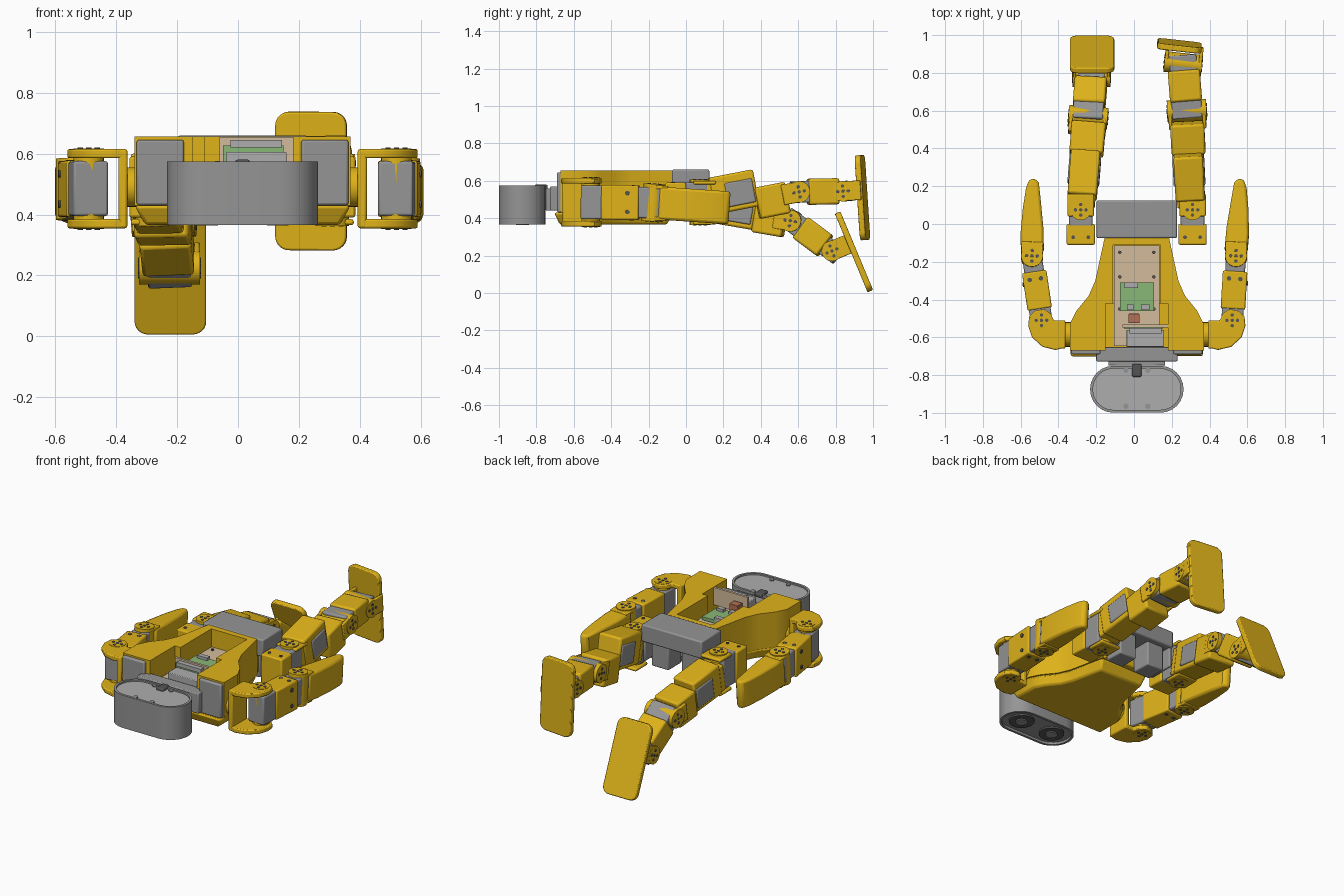
import bpy, bmesh
from math import pi, cos, sin
from mathutils import Matrix, Vector

if "Cube" in bpy.data.objects:
    bpy.data.objects.remove(bpy.data.objects["Cube"])

def material(name, c):
    m = bpy.data.materials.new(name)
    m.diffuse_color = (*c, 1)
    m.use_nodes = True
    m.node_tree.nodes["Principled BSDF"].inputs["Base Color"].default_value = m.diffuse_color
    return m

YEL = material("yellow", (0.74, 0.45, 0.01))
GREY = material("grey", (0.3, 0.3, 0.3))
LIGHT = material("light_grey", (0.42, 0.42, 0.42))
DARK = material("dark", (0.09, 0.09, 0.09))
TAN = material("tan", (0.65, 0.5, 0.33))
GREEN = material("green", (0.25, 0.48, 0.18))
RED = material("red_brown", (0.45, 0.16, 0.09))
I = Matrix.Identity(4)
CX = 0.015  # body centre line

def emit(name, bm, mat, M, bev=0.0):
    bmesh.ops.recalc_face_normals(bm, faces=bm.faces)
    me = bpy.data.meshes.new(name)
    bm.to_mesh(me)
    bm.free()
    ob = bpy.data.objects.new(name, me)
    bpy.context.collection.objects.link(ob)
    ob.matrix_world = M
    if mat:
        me.materials.append(mat)
    if bev:
        b = ob.modifiers.new("bevel", 'BEVEL')
        b.width, b.segments, b.limit_method, b.angle_limit = bev, 2, 'ANGLE', 0.7
    return ob

def box(name, c, size, mat, M=I, bev=0.008):
    bm = bmesh.new()
    bmesh.ops.create_cube(bm, size=1)
    bmesh.ops.scale(bm, vec=size, verts=bm.verts)
    return emit(name, bm, mat, M @ Matrix.Translation(c), bev)

def cyl(name, c, r, h, axis, mat, M=I, seg=24):
    bm = bmesh.new()
    bmesh.ops.create_cone(bm, cap_ends=True, segments=seg, radius1=r, radius2=r, depth=h)
    R = {'x': Matrix.Rotation(pi / 2, 4, 'Y'), 'y': Matrix.Rotation(pi / 2, 4, 'X'), 'z': I}[axis]
    return emit(name, bm, mat, M @ Matrix.Translation(c) @ R)

def prism(name, pts, z0, z1, mat, M=I, bev=0.0, bottom=1.0):
    bm = bmesh.new()
    lo = [bm.verts.new((x * bottom, y * bottom, z0)) for x, y in pts]
    hi = [bm.verts.new((x, y, z1)) for x, y in pts]
    bm.faces.new(lo)
    bm.faces.new(hi)
    for i in range(len(pts)):
        j = (i + 1) % len(pts)
        bm.faces.new((lo[i], lo[j], hi[j], hi[i]))
    return emit(name, bm, mat, M, bev)

def rrect(w, h, r, n=6):
    out = []
    for k, (sx, sy) in enumerate(((1, 1), (-1, 1), (-1, -1), (1, -1))):
        for i in range(n + 1):
            a = (k + i / n) * pi / 2
            out.append((sx * (w / 2 - r) + r * cos(a), sy * (h / 2 - r) + r * sin(a)))
    return out

def cut(ob, cutter):
    cutter.hide_render = True
    cutter.hide_viewport = True
    cutter.display_type = 'WIRE'
    m = ob.modifiers.new("cut", 'BOOLEAN')
    m.object, m.operation, m.solver = cutter, 'DIFFERENCE', 'EXACT'

def frame(o, d):
    y = Vector(d).normalized()
    z = Vector((1, 0, 0)).cross(y).normalized()
    x = y.cross(z)
    return Matrix.Translation(o) @ Matrix((x, y, z)).transposed().to_4x4()

def horn(name, half, axis, M, r=0.05):
    # joint disc with a ring of screws on both ends of the axis
    cyl(name + "_disc", (0, 0, 0), r, 2 * half, axis, YEL, M)
    for i in range(5):
        a, q = i * pi / 2, 0.028 if i < 4 else 0
        u, v = q * cos(a), q * sin(a)
        c = (u, v, 0) if axis == 'z' else (0, u, v)
        cyl(name + "_screw", c, 0.009, 2 * half + 0.006, axis, DARK, M, 10)

# ---- torso shell with open electronics bay
T = Matrix.Translation((CX, -0.4, 0))
half = [(0.355, -0.27), (0.355, -0.13), (0.32, -0.06), (0.255, 0.02), (0.22, 0.1), (0.17, 0.33)]
outline = half + [(-x, y) for x, y in reversed(half)]
torso = prism("torso_shell", outline, 0.43, 0.656, YEL, T)
cut(torso, box("bay_cutter", (CX, -0.27, 0.65), (0.25, 0.32, 0.26), None, bev=0))
cut(torso, box("neck_cutter", (CX, -0.6, 0.65), (0.33, 0.36, 0.28), None, bev=0))
belly = [(x, y - 0.035 if y < -0.2 else y) for x, y in outline]
prism("belly_shell", belly, 0.365, 0.43, YEL, T, 0.012, 0.9)

# ---- electronics
box("base_board", (CX, -0.38, 0.535), (0.24, 0.53, 0.02), TAN, bev=0)
box("green_board", (CX, -0.385, 0.565), (0.18, 0.15, 0.02), GREEN, bev=0)
box("upright_board", (0.065, -0.54, 0.6), (0.25, 0.015, 0.11), TAN, bev=0)
box("upright_green", (0.05, -0.552, 0.597), (0.2, 0.01, 0.06), GREEN, bev=0)
box("board_socket", (0.06, -0.565, 0.633), (0.17, 0.03, 0.025), LIGHT, bev=0)
box("board_tray", (0.06, -0.605, 0.575), (0.2, 0.09, 0.06), LIGHT, bev=0.004)
box("board_relay", (0.0, -0.5, 0.59), (0.06, 0.05, 0.05), RED, bev=0.003)
for x, y, w in ((-0.02, -0.44, 0.035), (0.06, -0.44, 0.045), (-0.015, -0.325, 0.07)):
    box("board_chip", (x, y, 0.58), (w, 0.03, 0.025), LIGHT, bev=0)
for x in (-0.075, 0.105):
    for y in (-0.15, -0.28, -0.45):
        cyl("board_screw", (x, y, 0.547), 0.009, 0.012, 'z', DARK, seg=10)

# ---- head
H = Matrix.Translation((CX, -0.875, 0))
head = prism("head_shell", rrect(0.495, 0.248, 0.123), 0.366, 0.574, GREY, H)
lid = rrect(0.465, 0.218, 0.108)
cut(head, prism("head_top_cutter", lid, 0.562, 0.6, None, H))
cut(head, prism("head_face_cutter", lid, 0.34, 0.381, None, H))
prism("head_lid", lid, 0.55, 0.564, LIGHT, H)
for s in (-1, 1):
    cyl("eye", (s * 0.115, 0, 0.377), 0.075, 0.014, 'z', DARK, H, 32)
    cyl("eye_lens", (s * 0.115, 0, 0.371), 0.035, 0.014, 'z', GREY, H)
    for y in (-0.09, 0.1):
        cyl("head_screw", (s * 0.058, y, 0.566), 0.014, 0.01, 'z', GREY, H, 12)

# ---- neck
box("neck_post", (CX, -0.775, 0.53), (0.05, 0.07, 0.1), DARK)
box("neck_bracket", (CX, -0.69, 0.505), (0.43, 0.075, 0.13), GREY, bev=0.006)
box("neck_flange", (CX, -0.735, 0.5), (0.3, 0.03, 0.12), GREY, bev=0.004)

# ---- pelvis
box("pelvis_cover", (CX, 0.025, 0.605), (0.425, 0.2, 0.11), GREY)
for s in (-1, 1):
    box("pelvis_side", (CX + s * 0.2, 0.025, 0.5), (0.02, 0.18, 0.15), GREY)
    box("pelvis_motor", (CX + s * 0.105, 0.025, 0.48), (0.12, 0.13, 0.17), GREY)
box("pelvis_spine", (CX, -0.07, 0.49), (0.32, 0.06, 0.12), YEL)

# ---- arms
for s, name, tip in ((1, "left", (0.553, 0.23, 0.455)), (-1, "right", (-0.525, 0.23, 0.455))):
    S = Vector((CX + s * 0.505, -0.51, 0.485))
    E = Vector((s * 0.54, -0.175, 0.483))
    box(name + "_shoulder_motor", (CX + s * 0.27, -0.64, 0.538), (0.155, 0.1, 0.215), GREY)
    cyl(name + "_shoulder_hub", (CX + s * 0.365, -0.585, 0.49), 0.065, 0.06, 'x', YEL)
    # C-shaped shoulder bracket
    box(name + "_shoulder_wall", (CX + s * 0.393, -0.585, 0.485), (0.03, 0.15, 0.26), YEL)
    pl = [(0.38, -0.51), (0.385, -0.655), (0.43, -0.667), (0.5, -0.65), (0.555, -0.6), (0.575, -0.54),
          (0.57, -0.49), (0.54, -0.46), (0.49, -0.45), (0.455, -0.475), (0.44, -0.51)]
    for z in (0.355, 0.585):
        prism(name + "_shoulder_plate", [(CX + s * x, y) for x, y in pl], z, z + 0.03, YEL, bev=0.006)
    horn(name + "_shoulder_joint", 0.132, 'z', Matrix.Translation(S))
    U = frame(S, E - S)
    L = (E - S).length
    box(name + "_upper_arm_motor", (0, 0.02, 0), (0.115, 0.14, 0.18), GREY, U)
    box(name + "_upper_arm", (0, 0.16, 0), (0.13, 0.2, 0.185), YEL, U)
    box(name + "_elbow_motor", (0, L - 0.02, 0), (0.105, 0.13, 0.165), GREY, U)
    for z in (0.05, -0.05):
        cyl(name + "_arm_bolt", (s * 0.066, 0.2, z), 0.012, 0.01, 'x', DARK, U, 12)
        for x in (-0.03, 0.03):
            cyl(name + "_arm_bolt", (x, 0.22, 0), 0.012, 0.19, 'z', DARK, U, 12)
    # forearm blade
    F = frame(E, Vector(tip) - E)
    horn(name + "_elbow_joint", 0.1, 'z', F, 0.058)
    for z in (0.074, -0.094):
        box(name + "_elbow_plate", (0, 0.03, z + 0.01), (0.115, 0.09, 0.02), YEL, F, 0.005)
    blade = [(0.06, 0.03), (0.065, 0.12), (0.058, 0.25), (0.045, 0.36), (0.03, 0.405), (0, 0.412),
             (-0.022, 0.39), (-0.035, 0.3), (-0.055, 0.15), (-0.062, 0.03)]
    prism(name + "_forearm", [(s * x, y) for x, y in blade], -0.088, 0.088, YEL, F, 0.014)

# ---- legs: centres of each link, then the joints
legs = (
    ("left", 0.31, (0.292, 0.255, 0.54), (0.285, 0.46, 0.495), (-0.05, 0.98, 0.19),
     (0.28, 0.6, 0.54), (0.26, 0.85, 0.545), (0.24, 0.943, 0.51), (0.11, 0.998, 0.065)),
    ("right", -0.282, (-0.265, 0.26, 0.455), (-0.246, 0.45, 0.395), (0.08, 0.98, -0.17),
     (-0.243, 0.565, 0.385), (-0.225, 0.78, 0.225), (-0.222, 0.898, 0.22), (0, 0.923, 0.385)))
for name, hx, c1, c2, d, knee, ankle, foot, n in legs:
    # hip
    box(name + "_hip_block", (hx, -0.055, 0.49), (0.15, 0.11, 0.2), YEL)
    box(name + "_hip_motor", (hx, 0.05, 0.49), (0.125, 0.13, 0.2), GREY)
    horn(name + "_hip_joint", 0.122, 'z', Matrix.Translation((hx, 0.075, 0.485)), 0.055)
    for z in (0.375, 0.59):
        box(name + "_hip_plate", (hx, 0.1, z), (0.14, 0.12, 0.02), YEL)
    for x in (-0.04, 0.04):
        cyl(name + "_hip_bolt", (hx + x, -0.07, 0.59), 0.01, 0.008, 'z', DARK, seg=10)
    # thigh
    A = frame(c1, d)
    box(name + "_upper_thigh", (0, 0, 0.0), (0.155, 0.24, 0.2), YEL, A, 0.012)
    box(name + "_thigh_motor", (0, 0.03, -0.01), (0.168, 0.15, 0.13), GREY, A)
    box(name + "_thigh_root", (0, -0.13, -0.01), (0.14, 0.06, 0.17), YEL, A)
    B = frame(c2, d)
    box(name + "_lower_thigh", (0, 0, 0), (0.18, 0.165, 0.17), YEL, B, 0.012)
    # knee
    K = frame(knee, d)
    horn(name + "_knee_joint", 0.104, 'x', K, 0.058)
    for x in (-0.09, 0.09):
        box(name + "_knee_cheek", (x, -0.04, 0), (0.018, 0.1, 0.11), YEL, K, 0.005)
    # shin
    P = frame(knee, Vector(ankle) - Vector(knee))
    L = (Vector(ankle) - Vector(knee)).length
    box(name + "_knee_motor", (0, 0.02, 0), (0.16, 0.12, 0.115), GREY, P)
    box(name + "_shin", (0, L * 0.53, 0), (0.17, 0.165, 0.14), YEL, P, 0.012)
    box(name + "_ankle_motor", (0, L - 0.01, 0), (0.145, 0.11, 0.105), GREY, P)
    # ankle and foot
    G = frame(ankle, n)
    horn(name + "_ankle_joint", 0.1, 'x', G, 0.055)
    for x in (-0.09, 0.09):
        box(name + "_ankle_cheek", (x, 0.045, 0), (0.018, 0.1, 0.105), YEL, G, 0.005)
    Q = frame(foot, n) @ Matrix.Rotation(pi / 2, 4, 'X')
    prism(name + "_foot_plate", rrect(0.235, 0.455, 0.045), -0.016, 0.016, YEL, Q, 0.006)

# ---- smooth rounded parts, keep sharp edges
bpy.ops.object.select_all(action='DESELECT')
for ob in bpy.context.scene.objects:
    if not ob.hide_render:
        ob.select_set(True)
        bpy.context.view_layer.objects.active = ob
bpy.ops.object.shade_smooth_by_angle(angle=0.6)
